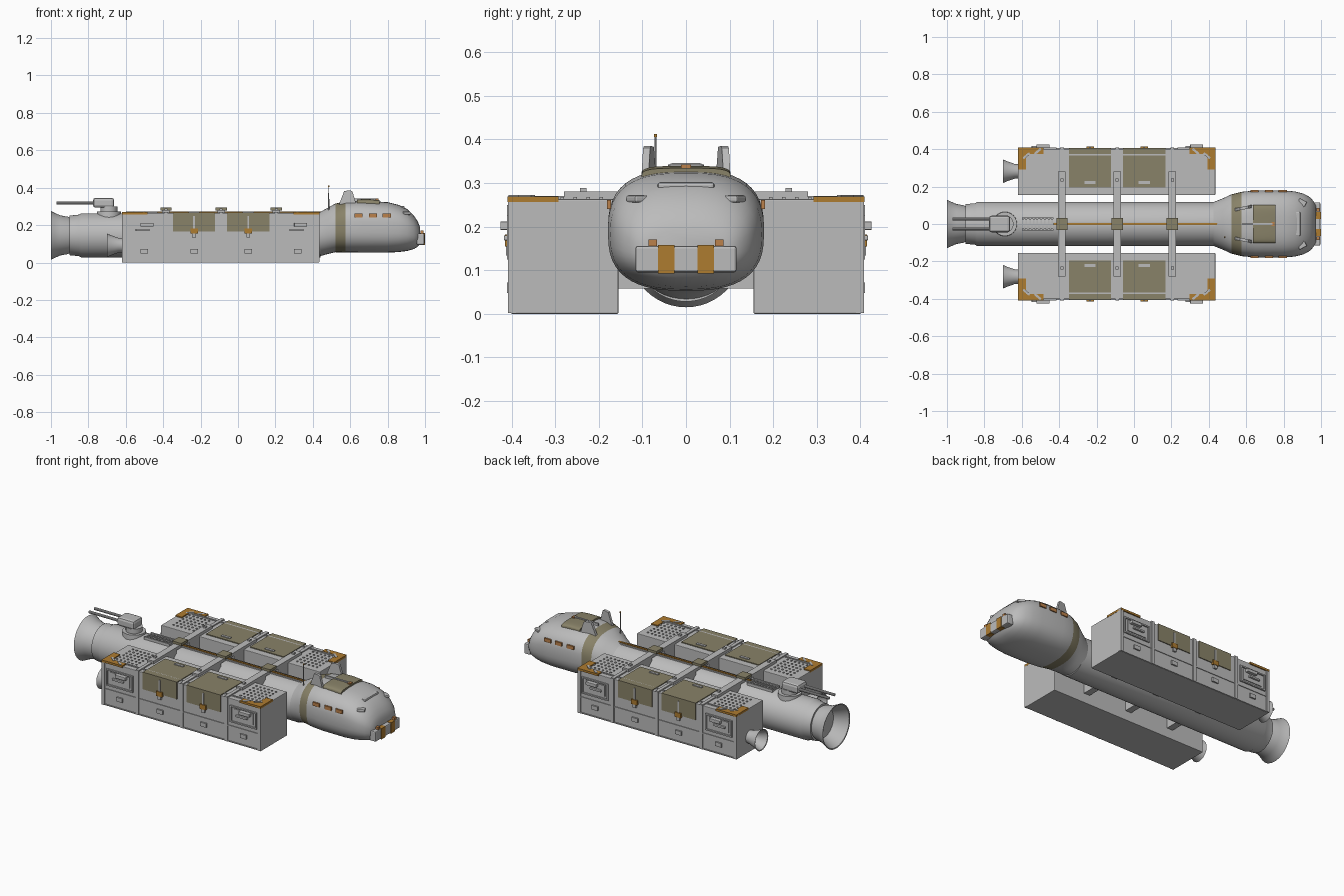
import bpy, bmesh, math
from mathutils import Matrix, Vector

if "Cube" in bpy.data.objects:
    bpy.data.objects.remove(bpy.data.objects["Cube"])


def material(name, rgb):
    m = bpy.data.materials.new(name)
    m.use_nodes = True
    m.diffuse_color = (*rgb, 1)
    node = next(n for n in m.node_tree.nodes if n.type == 'BSDF_PRINCIPLED')
    node.inputs["Base Color"].default_value = (*rgb, 1)
    return m


GREY = material("hull_grey", (0.50, 0.50, 0.50))
OLIVE = material("olive_panel", (0.25, 0.225, 0.14))
ORANGE = material("marking_orange", (0.42, 0.20, 0.03))
AMBER = material("window_amber", (0.50, 0.22, 0.07))
AXIS_Z = 0.145
PODS = (-0.385, -0.09, 0.205)      # strap positions
X0, X1 = -0.62, 0.435              # pod ends


def finish(name, bm, mats, smooth=False, bevel=0):
    bmesh.ops.recalc_face_normals(bm, faces=bm.faces)
    me = bpy.data.meshes.new(name)
    bm.to_mesh(me)
    bm.free()
    ob = bpy.data.objects.new(name, me)
    bpy.context.collection.objects.link(ob)
    for m in mats:
        me.materials.append(m)
    if bevel:
        mod = ob.modifiers.new("Bevel", 'BEVEL')
        mod.width, mod.segments = bevel, 2
    if smooth:
        bpy.ops.object.select_all(action='DESELECT')
        ob.select_set(True)
        bpy.context.view_layer.objects.active = ob
        bpy.ops.object.shade_smooth_by_angle(angle=math.radians(35))
    return ob


def boxes(name, items, mat, mirror=False, bevel=0, turn=0):
    """One object from boxes given as x0, x1, y0, y1, z0, z1."""
    bm = bmesh.new()
    for a, b, c, d, e, f in items:
        for s in (1, -1) if mirror else (1,):
            mid = Vector(((a + b) / 2, s * (c + d) / 2, (e + f) / 2))
            mx = (Matrix.Translation(mid) @ Matrix.Rotation(s * turn, 4, 'Z')
                  @ Matrix.Diagonal((b - a, d - c, f - e, 1)))
            bmesh.ops.create_cube(bm, size=1, matrix=mx)
    return finish(name, bm, [mat], bevel=bevel)


def loft(name, stations, mats, segs=48, rule=None, caps=True):
    """Superellipse rings along x: x, half width, bottom, top, power, centre y."""
    bm = bmesh.new()
    rings = []
    for x, w, zb, zt, n, cy in stations:
        ring = []
        for i in range(segs):
            t = math.tau * i / segs
            c, s = math.cos(t), math.sin(t)
            y = cy + w * math.copysign(abs(c) ** (2 / n), c)
            z = (zb + zt) / 2 + (zt - zb) / 2 * math.copysign(abs(s) ** (2 / n), s)
            ring.append(bm.verts.new((x, y, z)))
        rings.append(ring)
    for k in range(len(rings) - 1):
        for i in range(segs):
            j = (i + 1) % segs
            f = bm.faces.new((rings[k][i], rings[k][j], rings[k + 1][j], rings[k + 1][i]))
            if rule:
                f.material_index = rule(f.calc_center_median())
    if caps:
        bm.faces.new(rings[0])
        bm.faces.new(rings[-1])
    return finish(name, bm, mats, smooth=True)


def lathe(name, profile, cy=0, cz=AXIS_Z):
    return loft(name, [(x, r, cz - r, cz + r, 2, cy) for x, r in profile], [GREY])


def cylinder(name, p, q, r1, r2, mat, segs=24):
    p, q = Vector(p), Vector(q)
    bm = bmesh.new()
    mx = Matrix.Translation((p + q) / 2) @ (q - p).to_track_quat('Z', 'Y').to_matrix().to_4x4()
    bmesh.ops.create_cone(bm, cap_ends=True, segments=segs, radius1=r1, radius2=r2,
                          depth=(q - p).length, matrix=mx)
    return finish(name, bm, [mat], smooth=True)


# Central tube and engines
lathe("main_tube", [(-0.90, 0.106), (-0.85, 0.111), (-0.84, 0.117), (0.44, 0.117)])
lathe("main_nozzle", [(-0.89, 0.09), (-0.91, 0.10), (-0.95, 0.107), (-0.98, 0.12),
                      (-1.0, 0.13), (-0.998, 0.124), (-0.95, 0.10), (-0.92, 0.085)])
for side, label in ((1, "back"), (-1, "front")):
    lathe(label + "_pod_nozzle", [(-0.61, 0.036), (-0.64, 0.04), (-0.68, 0.054), (-0.70, 0.063),
                                  (-0.698, 0.058), (-0.66, 0.042), (-0.63, 0.03)],
          side * 0.282, 0.092)

# Crew cabin with olive band
cabin = [(0.425, 0.117, 0.03, 0.262, 2), (0.475, 0.137, 0.044, 0.29, 2.2),
         (0.52, 0.158, 0.055, 0.315, 2.4), (0.575, 0.172, 0.054, 0.328, 2.6),
         (0.65, 0.179, 0.053, 0.331, 2.7), (0.80, 0.179, 0.053, 0.323, 2.7),
         (0.86, 0.174, 0.056, 0.308, 2.6), (0.905, 0.163, 0.062, 0.285, 2.5),
         (0.94, 0.144, 0.072, 0.252, 2.5), (0.96, 0.122, 0.084, 0.222, 2.5),
         (0.972, 0.10, 0.098, 0.192, 2.5)]
loft("crew_cabin", [s + (0,) for s in cabin], [GREY, OLIVE],
     rule=lambda c: int(0.52 < c.x < 0.575))
loft("roof_canopy", [(0.635, 0.102, 0.29, 0.338, 4, 0), (0.70, 0.102, 0.29, 0.339, 4, 0),
                     (0.757, 0.102, 0.288, 0.334, 4, 0)], [OLIVE])
boxes("canopy_ridge", [(0.58, 0.74, -0.005, 0.005, 0.32, 0.343)], GREY)
boxes("canopy_light", [(0.735, 0.752, -0.012, 0.012, 0.33, 0.342)], AMBER)
boxes("cabin_windows", [(x, x + 0.044, 0.172, 0.181, 0.24, 0.261)
                        for x in (0.622, 0.70, 0.773)], AMBER, mirror=True)
boxes("brow_intakes", [(0.875, 0.92, 0.095, 0.13, 0.255, 0.272)], GREY, True, 0.005, -0.5)
boxes("brow_ledge", [(0.85, 0.89, -0.065, 0.065, 0.285, 0.302)], GREY, bevel=0.006)

# Swept roof fins
bm = bmesh.new()
for s in (1, -1):
    outline = ((0.54, 0.31), (0.632, 0.31), (0.612, 0.38), (0.602, 0.385), (0.568, 0.383))
    pair = [[bm.verts.new((x, s * (0.068 + 0.2 * (x - 0.54) + off), z)) for x, z in outline]
            for off in (0, 0.016)]
    for loop in pair:
        bm.faces.new(loop)
    for i in range(len(outline)):
        j = (i + 1) % len(outline)
        bm.faces.new((pair[0][i], pair[0][j], pair[1][j], pair[1][i]))
finish("roof_fins", bm, [GREY])
cylinder("antenna", (0.485, -0.07, 0.25), (0.485, -0.07, 0.41), 0.004, 0.002, GREY, 8)
boxes("antenna_tip", [(0.482, 0.488, -0.073, -0.067, 0.405, 0.413)], ORANGE)

# Nose bumper with painted stripes and lamps
boxes("bumper", [(0.955, 0.996, -0.116, 0.116, 0.095, 0.156)], GREY, bevel=0.006)
boxes("bumper_stripes", [(0.97, 0.999, 0.026, 0.064, 0.093, 0.158)], ORANGE, True)
boxes("bumper_lamps", [(0.975, 0.992, 0.067, 0.086, 0.155, 0.17)], AMBER, True)

# Gun turret
cylinder("turret_base", (-0.69, 0, 0.23), (-0.69, 0, 0.272), 0.066, 0.064, GREY, 32)
cylinder("turret_neck", (-0.69, 0, 0.27), (-0.69, 0, 0.30), 0.046, 0.046, GREY)
boxes("turret_head", [(-0.775, -0.662, -0.045, 0.045, 0.293, 0.346)], GREY, bevel=0.014)
for y in (-0.026, 0.026):
    cylinder("gun_barrel", (-0.97, y, 0.318), (-0.76, y, 0.318), 0.008, 0.008, GREY, 10)

# Spine rail and ladder
boxes("spine_rail", [(-0.43, 0.48, -0.012, 0.012, 0.25, 0.268)], GREY)
boxes("spine_stripe", [(-0.43, 0.48, -0.006, 0.006, 0.267, 0.273)], ORANGE)
boxes("tail_walkway", [(-0.60, -0.43, 0.027, 0.036, 0.24, 0.272)], GREY, True)
boxes("walkway_rungs", [(-0.6 + 0.02 * i, -0.592 + 0.02 * i, -0.03, 0.03, 0.25, 0.268)
                        for i in range(9)], GREY)

# Cargo pods
boxes("cargo_pods", [(X0, X1, 0.155, 0.402, 0, 0.263)], GREY, True, 0.003)
edges = (X0 + 0.009,) + PODS + (X1 - 0.009,)
ribs = [(x - 0.01, x + 0.01, 0.39, 0.408, 0.002, 0.268) for x in edges]
ribs += [(x - 0.01, x + 0.01, 0.156, 0.405, 0.25, 0.27) for x in PODS]
ribs += [(X0, X1, 0.395, 0.406, z, z + 0.006) for z in (0.002, 0.096)]
ribs += [(X0, X1, 0.365, 0.373, 0.26, 0.268)]
boxes("pod_ribs", ribs, GREY, True)

# Wrap-over olive doors with latches
doors = (-0.235, 0.055)
boxes("pod_doors", [(x - 0.113, x + 0.113, 0.195, 0.407, 0.165, 0.268) for x in doors], OLIVE, True)
boxes("door_grips", [(x - 0.03, x + 0.03, 0.215, 0.23, 0.262, 0.273) for x in doors], GREY, True)
boxes("door_latches", [(x - 0.02, x + 0.02, 0.40, 0.415, 0.154, 0.182) for x in doors],
      ORANGE, True)
boxes("latch_tabs", [(x - 0.01, x + 0.01, 0.40, 0.413, 0.134, 0.155) for x in doors]
      + [(x - 0.005, x + 0.005, 0.40, 0.411, 0.18, 0.25) for x in doors], GREY, True)

# Framed end hatches with handles, lower lockers
bays = (-0.502, 0.32)
frames, handles, studs = [], [], []
for x in bays:
    a, b = x - 0.084, x + 0.084
    frames += [(a, b, 0.40, 0.41, z, z + 0.008) for z in (0.125, 0.217)]
    frames += [(c - 0.004, c + 0.004, 0.40, 0.41, 0.125, 0.225) for c in (a, b)]
    frames += [(x - 0.065, x + 0.065, 0.40, 0.407, 0.145, 0.21)]
    handles += [(x - 0.045, x + 0.03, 0.40, 0.418, 0.168, 0.18),
                (x - 0.02, x + 0.05, 0.40, 0.426, 0.192, 0.212)]
    studs += [(x - 0.065 + 0.026 * i, x - 0.057 + 0.026 * i, y, y + 0.008, 0.262, 0.268)
              for i in range(6) for y in (0.19, 0.22, 0.25, 0.28, 0.31, 0.34)]
boxes("hatch_frames", frames, GREY, True)
boxes("hatch_handles", handles, GREY, True, 0.003)
boxes("top_studs", studs, GREY, True)
boxes("lockers", [(x - 0.02, x + 0.02, 0.40, 0.411, 0.048, 0.072) for x in bays + doors], GREY, True)

# Orange corner markings with diagonal grey slashes
marks, slashes = [], []
for x, d in ((X0, 1), (X1, -1)):
    for length, y0 in ((0.137, 0.374), (0.042, 0.292)):
        u, v = sorted((x - d * 0.001, x + d * length))
        marks.append((u, v, y0, 0.409 if y0 > 0.3 else 0.374, 0.257, 0.2695))
    for off, y in ((0.105, 0.388), (0.045, 0.365)):
        slashes.append((x + d * off - 0.022, x + d * off + 0.022, y - 0.006, y + 0.006, 0.262, 0.272))
boxes("corner_markings", marks, ORANGE, True)
boxes("left_slashes", slashes[2:], GREY, True, turn=-0.7)
boxes("right_slashes", slashes[:2], GREY, True, turn=0.7)

# Straps and struts joining pods to tube
boxes("cross_straps", [(x - 0.02, x + 0.02, -0.28, 0.28, 0.262, 0.28) for x in PODS], GREY)
boxes("strap_bolts", [(x - 0.008, x + 0.008, 0.228, 0.243, 0.278, 0.289) for x in PODS], GREY, True)
boxes("strap_hubs", [(x - 0.03, x + 0.03, -0.031, 0.031, 0.278, 0.294) for x in PODS], OLIVE)
boxes("side_struts", [(x - 0.02, x + 0.02, 0.06, 0.16, 0.058, 0.265) for x in PODS], GREY, True)
